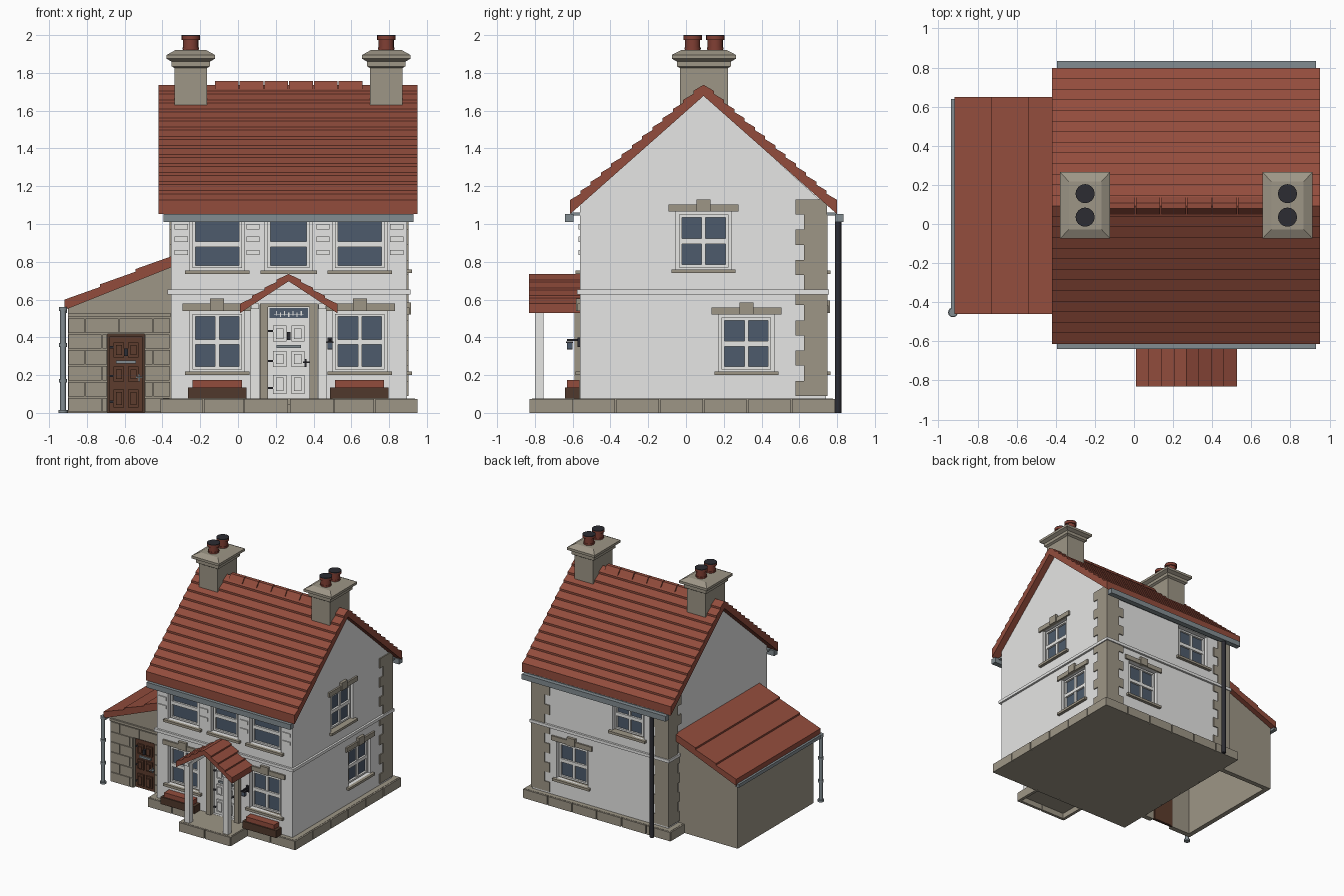
import bpy, bmesh
from mathutils import Matrix

cube = bpy.data.objects.get("Cube")
if cube:
    bpy.data.objects.remove(cube, do_unlink=True)


def material(name, r, g, b):
    m = bpy.data.materials.new(name)
    m.use_nodes = True
    m.diffuse_color = (r, g, b, 1)
    m.node_tree.nodes["Principled BSDF"].inputs["Base Color"].default_value = (r, g, b, 1)
    return m


WALL = material("wall white", .79, .79, .78)
FRAME = material("frame white", .82, .82, .80)
STONE = material("stone", .34, .305, .24)
TILE = material("terracotta tile", .29, .073, .046)
GLASS = material("window glass", .075, .105, .15)
GREY = material("gutter grey", .225, .265, .285)
BLACK = material("black iron", .025, .025, .032)
BROWN = material("door brown", .11, .045, .026)
WOOD = material("planter wood", .08, .04, .025)
POT = material("chimney pot red", .22, .05, .034)


def finish(name, bm, mat):
    bmesh.ops.recalc_face_normals(bm, faces=bm.faces)
    mesh = bpy.data.meshes.new(name)
    bm.to_mesh(mesh)
    bm.free()
    mesh.materials.append(mat)
    obj = bpy.data.objects.new(name, mesh)
    bpy.context.collection.objects.link(obj)
    return obj


def boxes(name, mat, items):
    """One object made of boxes given as (x0, x1, y0, y1, z0, z1)."""
    bm = bmesh.new()
    for x0, x1, y0, y1, z0, z1 in items:
        mid = Matrix.Translation(((x0 + x1) / 2, (y0 + y1) / 2, (z0 + z1) / 2))
        size = Matrix.Diagonal((abs(x1 - x0), abs(y1 - y0), abs(z1 - z0), 1))
        bmesh.ops.create_cube(bm, size=1, matrix=mid @ size)
    return finish(name, bm, mat)


def prism(name, mat, pts, axis, lo, hi):
    """Extrude a (y, z) profile along x, or an (x, z) profile along y."""
    bm = bmesh.new()
    rings = [[bm.verts.new((d, a, z) if axis == "x" else (a, d, z)) for a, z in pts]
             for d in (lo, hi)]
    for ring in rings:
        bm.faces.new(ring)
    for i in range(len(pts)):
        j = (i + 1) % len(pts)
        bm.faces.new((rings[0][i], rings[0][j], rings[1][j], rings[1][i]))
    return finish(name, bm, mat)


def rods(name, mat, items, sides=16):
    """Upright cylinders given as (x, y, radius, z0, z1)."""
    bm = bmesh.new()
    for x, y, r, z0, z1 in items:
        bmesh.ops.create_cone(bm, cap_ends=True, segments=sides, radius1=r, radius2=r,
                              depth=z1 - z0, matrix=Matrix.Translation((x, y, (z0 + z1) / 2)))
    for f in bm.faces:
        f.smooth = len(f.verts) == 4
    finish(name, bm, mat)


# Wall planes: axis that is normal to the wall, its position, outward sign
SIDES = {"front": ("y", -.56, -1), "back": ("y", .74, 1), "right": ("x", .895, 1),
         "left": ("x", -.355, -1), "annex": ("y", -.39, -1)}
openings = []


def on(side, u0, u1, z0, z1, out, start=-.01):
    """Box lying on a wall from u0 to u1, from depth start to depth out."""
    axis, pos, s = SIDES[side]
    a, b = pos + s * start, pos + s * out
    return (u0, u1, a, b, z0, z1) if axis == "y" else (a, b, u0, u1, z0, z1)


def courses(a0, z0, a1, z1, n, step):
    """Stepped tile courses from eave to ridge."""
    pts = []
    for i in range(n):
        for t, lift in ((i / n, 0), ((i + 1) / n, -step)):
            pts.append((a0 + (a1 - a0) * t, z0 + (z1 - z0) * t + lift))
    return pts


def gable_roof(name, axis, lo, hi, eave, z0, ridge, z1, n, step, thick):
    up = courses(eave, z0, ridge, z1, n, step)
    down = [(2 * ridge - a, z) for a, z in reversed(up[:-1])]
    under = [(2 * ridge - eave, z0 - thick), (ridge, z1 - thick), (eave, z0 - thick)]
    prism(name, TILE, up + down + under, axis, lo, hi)


# House body, plinth and band
house = prism("house_walls", WALL, [(-.56, .07), (.74, .07), (.74, 1.1), (.093, 1.685), (-.56, 1.1)],
              "x", -.355, .895)
boxes("plinth", STONE, [(-.397, .937, -.592, .778, 0, .075), (.04, .5, -.815, -.59, .045, .075)])
blocks = []
for i in range(6):
    x, y = -.41 + i * .2267, -.603 + i * .2322
    blocks += [(x + .004, x + .222, a, a + .03, 0, .073) for a in (-.604, .76)]
    blocks += [(a, a + .03, y + .004, y + .228, 0, .073) for a in (-.41, .92)]
blocks += [(x, x + .232, -.828, -.805, 0, .073) for x in (.034, .274)]
blocks += [(x, x + .025, -.82, -.6, 0, .073) for x in (.03, .485)]
boxes("plinth_blocks", STONE, blocks)
boxes("string_course", WALL, [(-.372, .912, -.577, .757, .628, .652)])

# Main roof, ridge tiles and gutters
gable_roof("main_roof", "x", -.42, .95, -.613, 1.128, .093, 1.753, 13, .016, .075)
for i in range(6):
    x = -.125 + i * .131
    prism("ridge_tile", TILE, [(.048, 1.715), (.078, 1.758), (.108, 1.758), (.138, 1.715)],
          "x", x + .003, x + .128)
for y in (-.618, .812):
    boxes("roof_gutter", GREY, [(-.395, .93, y - .022, y + .022, 1.01, 1.054)])
boxes("eave_soffit", GREY, [(-.355, .895, -.61, -.55, 1.045, 1.06), (-.355, .895, .73, .8, 1.045, 1.06)])
rods("back_downpipe", BLACK, [(-.25, .805, .017, 0, 1.02)])

# Corner quoins on the back corners
quoins = []
for i in range(13):
    z, w = .09 + i * .08, .115 if i % 2 else .16
    quoins += [on("right", .74 - w, .747, z, z + .08, .008), on("left", .74 - w, .747, z, z + .08, .008)]
    if i < 12:
        quoins += [on("back", .895 - w, .902, z, z + .08, .008), on("back", -.362, -.355 + w, z, z + .08, .008)]
boxes("corner_quoins", STONE, quoins)


def window(side, u, z0, z1, lintel=True, split=True, half=.115):
    """Sash window set in an opening, with sill and keystone lintel."""
    l, r, low, top = u - half - .03, u + half + .03, z0 - .025, z1 + .03
    openings.append(on(side, l, r, low, top, .05, -.045))
    boxes("window_surround", FRAME, [on(side, l, r, low, top, -.034, -.05)])
    boxes("window_glass", GLASS, [on(side, u - half, u + half, z0, z1, -.03, -.05)])
    m = (z0 + z1) / 2
    bars = [on(side, u - half, u + half, m - .016, m + .012, -.014, -.05)]
    if split:
        bars.append(on(side, u - .011, u + .011, z0, z1, -.018, -.05))
    for s in (-1, 1):
        bars.append(on(side, u + s * half, u + s * (half + .016), z0 - .014, z1 + .014, -.014, -.05))
    bars += [on(side, u - half, u + half, z, z + .014, -.014, -.05) for z in (z0 - .014, z1)]
    boxes("window_bars", FRAME, bars)
    boxes("window_sill", STONE, [on(side, u - half - .055, u + half + .055, z0 - .045, z0 - .025, .025, -.04)])
    if lintel:
        boxes("window_lintel", STONE, [on(side, u - half - .07, u + half + .07, z1 + .03, z1 + .068, .014),
                                       on(side, u - .037, u + .037, z1 + .03, z1 + .095, .022)])


for u in (-.11, .645):
    window("front", u, .245, .51)
    window("front", u, .78, 1.01, False, False)
window("front", .268, .78, 1.01, False, False, .095)
window("right", .093, .785, 1.035)
window("right", .32, .245, .49)
window("back", .53, .245, .5)
window("back", .015, .78, 1.01, False)
boxes("pier_blocks", FRAME, [on("front", u, u + .07, z, z + .028, .008)
                             for u in (-.335, .045, .415, .805) for z in (.835, .905, .972)])

# Chimneys
for x in (-.25, .785):
    bm = bmesh.new()
    last = None
    for hx, hy, z in ((.085, .127, 1.5), (.085, .127, 1.825), (.102, .143, 1.835), (.102, .143, 1.86),
                      (.128, .17, 1.875), (.128, .17, 1.895), (.083, .122, 1.92)):
        ring = [bm.verts.new((x + sx * hx, .095 + sy * hy, z))
                for sx, sy in ((-1, -1), (1, -1), (1, 1), (-1, 1))]
        if last:
            for i in range(4):
                bm.faces.new((last[i], last[i - 1], ring[i - 1], ring[i]))
        else:
            bm.faces.new(ring)
        last = ring
    bm.faces.new(last)
    finish("chimney_stack", bm, STONE)
    for y in (.035, .155):
        rods("chimney_pot", POT, [(x, y, .04, 1.9, 1.99), (x, y, .044, 1.925, 1.935), (x, y, .049, 1.975, 1.995)])
        rods("chimney_pot_mouth", BLACK, [(x, y, .049, 1.994, 2)])


def door(side, u0, u1, z0, z1, mat, furniture, d):
    """Six-panel door at depth d, with letter plate, knocker, handle, hinges."""
    boxes("door_leaf", mat, [on(side, u0, u1, z0, z1, d, -.045)])
    w, h = u1 - u0, z1 - z0
    panels = []
    for a in (.12, .56):
        for b, c in ((.06, .3), (.4, .6), (.72, .92)):
            panels.append(on(side, u0 + a * w, u0 + (a + .32) * w, z0 + b * h, z0 + c * h, d + .012, d))
            panels.append(on(side, u0 + (a + .07) * w, u0 + (a + .25) * w,
                             z0 + (b + .035) * h, z0 + (c - .035) * h, d + .024, d))
    boxes("door_panels", mat, panels)
    boxes("letter_plate", GREY, [on(side, u0 + .2 * w, u1 - .2 * w, z0 + .64 * h, z0 + .68 * h, d + .012, d)])
    m = (u0 + u1) / 2
    boxes("door_knocker", BLACK, [on(side, m - .01, m + .01, z0 + .74 * h, z0 + .84 * h, d + .025, d)])
    boxes("door_hinges", BLACK, [on(side, u0, u0 + .03, z0 + k * h, z0 + k * h + .012, d + .01, d)
                                 for k in (.12, .46, .84)])
    boxes("door_handle", furniture, [on(side, u1 - .03, u1 - .015, z0 + .4 * h, z0 + .5 * h, d + .012, d),
                                     on(side, u1 - .035, u1, z0 + .45 * h, z0 + .47 * h, d + .03, d)])


# Front door with stone surround and fanlight
openings.append(on("front", .16, .378, .076, .56, .05, -.045))
boxes("front_door_surround", STONE, [on("front", .117, .16, .07, .58, .03), on("front", .378, .42, .07, .58, .03),
                                     on("front", .117, .42, .56, .58, .03)])
door("front", .16, .378, .075, .495, FRAME, BLACK, -.02)
boxes("fanlight_frame", FRAME, [on("front", .16, .378, .495, .56, -.02, -.05)])
boxes("fanlight_glass", GLASS, [on("front", .167, .371, .503, .555, -.015, -.05)])
scrolls = []
for k in (-3, -2, -1, 0, 1, 2, 3):
    u, z = .269 + k * .022, .508 + .008 * abs(k % 2)
    scrolls.append(on("front", u - .003, u + .003, z, z + .024, -.01, -.02))
boxes("fanlight_scrolls", FRAME, scrolls + [on("front", .19, .348, .518, .522, -.01, -.02)])

# Porch
gable_roof("porch_roof", "y", -.83, -.55, .01, .578, .268, .747, 4, .012, .05)
boxes("porch_posts", FRAME, [(x - .023, x + .023, -.8, -.755, .07, .575) for x in (.09, .446)])
boxes("porch_beams", FRAME, [(x - .02, x + .02, -.81, -.56, .55, .58) for x in (.09, .446)])

# Wall lantern
boxes("lantern", BLACK, [(.475, .5, -.575, -.555, .35, .4), (.481, .492, -.63, -.56, .38, .39),
                         (.468, .506, -.635, -.597, .37, .378), (.474, .5, -.63, -.602, .335, .342)])
boxes("lantern_glass", GLASS, [(.473, .501, -.63, -.602, .341, .371)])

# Planters
for u in (-.11, .643):
    boxes("planter_box", WOOD, [(u - .155, u + .155, -.64, -.565, .075, .135)])
    boxes("planter_top", TILE, [(u - .13, u + .13, -.63, -.565, .135, .173)])

# Lean-to annex, open underneath
gable = [(-.9, 0), (-.355, 0), (-.355, .775), (-.9, .555)]
annex_front = prism("annex_front_wall", STONE, gable, "y", -.39, -.35)
prism("annex_back_wall", STONE, gable, "y", .565, .605)
boxes("annex_side_wall", STONE, [(-.9, -.86, -.36, .575, 0, .56)])
roof = courses(-.918, .6, -.355, .842, 3, .014)
prism("annex_roof", TILE, roof + [(-.355, .77), (-.918, .545)], "y", -.46, .65)
stones = []
for row in range(6):
    spans = ((-.9, -.69), (-.495, -.357)) if row < 5 else ((-.9, -.357),)
    for i in range(5):
        x = -.9 + i * .18 - (row % 2) * .09
        for lo, hi in spans:
            a, b = max(x, lo) + .003, min(x + .18, hi) - .003
            if b > a + .01:
                stones.append(on("annex", a, b, row * .084 + .004, row * .084 + .08, .008))
boxes("annex_stone_blocks", STONE, stones + [on("annex", -.9, -.357, .508, .528, .014)])
openings.append(on("annex", -.69, -.495, -.05, .418, .05, -.08))
boxes("annex_door_frame", WOOD, [on("annex", -.69, -.495, 0, .418, -.028, -.042)])
door("annex", -.68, -.505, .005, .405, BROWN, GREY, -.02)

# Annex gutter and downpipe
boxes("annex_gutter", GREY, [(-.936, -.905, -.455, .64, .53, .558)])
rods("annex_downpipe", GREY, [(-.926, -.452, .016, 0, .56), (-.926, -.452, .025, 0, .015)]
     + [(-.926, -.452, .022, z, z + .02) for z in (.16, .35, .54)])

# Cut the window and door openings into the walls
cutter = boxes("opening_cutter", WALL, openings)
cutter.hide_render = True
cutter.hide_set(True)
for wall in (house, annex_front):
    cut = wall.modifiers.new("openings", "BOOLEAN")
    cut.operation = "DIFFERENCE"
    cut.solver = "EXACT"
    cut.object = cutter
